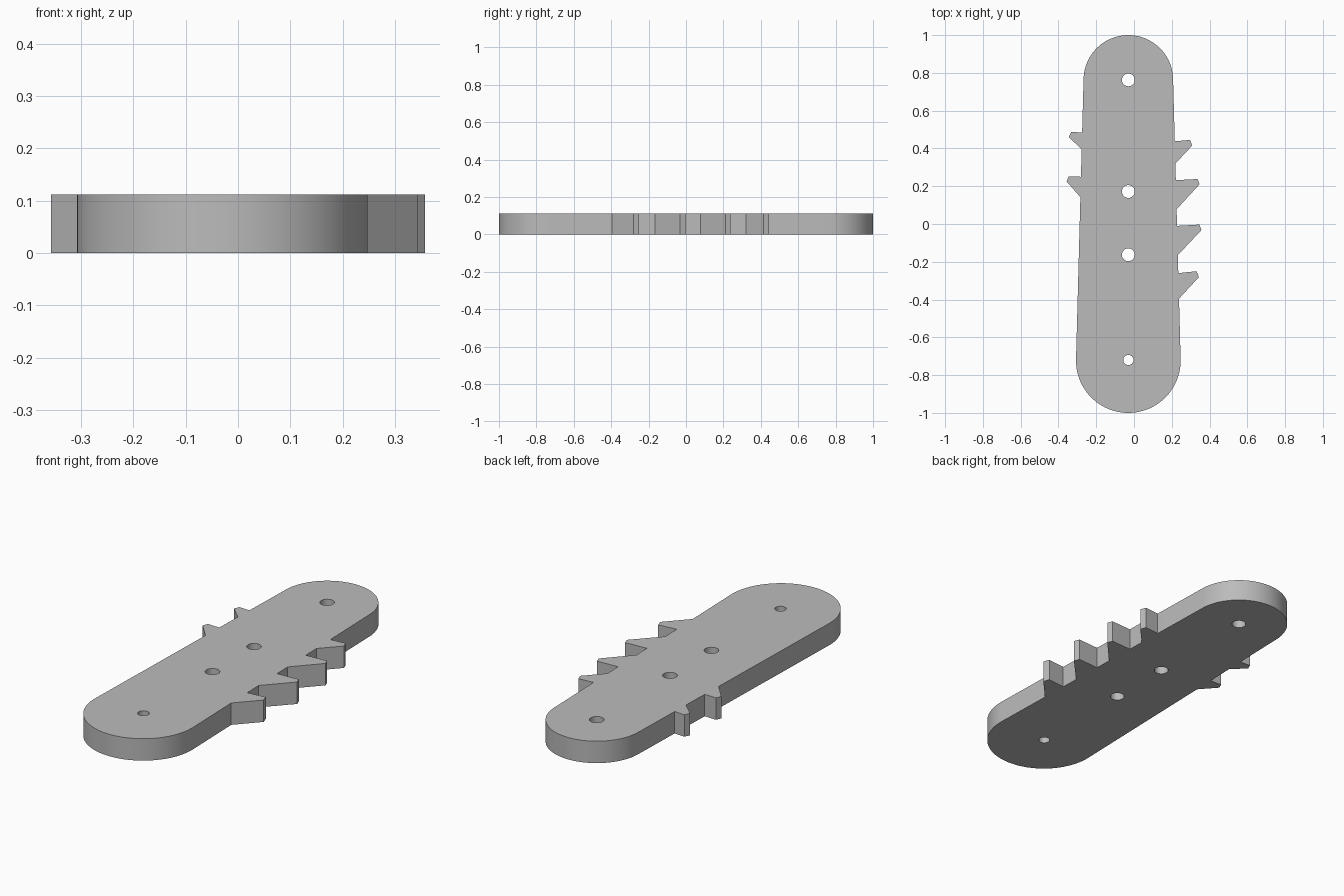
import bpy
import bmesh
from math import sin, cos, pi, asin

cube = bpy.data.objects.get("Cube")
if cube:
    bpy.data.objects.remove(cube, do_unlink=True)

AXIS_X = -0.03
THICKNESS = 0.112
TOP_Y, TOP_R = 0.763, 0.237
BOTTOM_Y, BOTTOM_R = -0.723, 0.277
# Lean of the straight sides, tangent to both round ends
LEAN = asin((BOTTOM_R - TOP_R) / (TOP_Y - BOTTOM_Y))


def arc(cy, r, start, end, steps):
    return [(AXIS_X + r * cos(start + (end - start) * i / steps),
             cy + r * sin(start + (end - start) * i / steps))
            for i in range(steps + 1)]


def edge_x(y, side):
    """x of the tapered plate edge at height y along the plate"""
    half = (TOP_R + (TOP_Y - y) * sin(LEAN)) / cos(LEAN)
    return AXIS_X + side * half


def tooth(side, root_top, outer_x, outer_y, tip_x, tip_y, root_low):
    """Hooked notch tooth, listed from its upper root to its lower root"""
    return [(edge_x(root_top, side), root_top), (outer_x, outer_y),
            (tip_x, tip_y), (edge_x(root_low, side), root_low)]


right_edge = (tooth(1, 0.438, 0.297, 0.445, 0.308, 0.415, 0.32)
              + tooth(1, 0.232, 0.337, 0.238, 0.347, 0.21, 0.078)
              + tooth(1, -0.01, 0.346, -0.003, 0.357, -0.032, -0.165)
              + tooth(1, -0.26, 0.332, -0.25, 0.343, -0.282, -0.395))
left_edge = (tooth(-1, 0.484, -0.332, 0.488, -0.345, 0.46, 0.395)
             + tooth(-1, 0.25, -0.346, 0.252, -0.357, 0.225, 0.142))

# Outline: top end, left teeth, bottom end, right teeth
outline = (arc(TOP_Y, TOP_R, LEAN, pi - LEAN, 48) + left_edge
           + arc(BOTTOM_Y, BOTTOM_R, pi - LEAN, 2 * pi + LEAN, 48)
           + right_edge[::-1])

# Screw holes along the centre line
holes = [arc(y, r, 0, 2 * pi, 32)[:-1]
         for y, r in ((0.763, 0.034), (0.172, 0.034),
                      (-0.163, 0.034), (-0.72, 0.027))]

# Fill the outline around the holes, then extrude it
bm = bmesh.new()
for loop in [outline] + holes:
    verts = [bm.verts.new((x, y, 0)) for x, y in loop]
    for i, v in enumerate(verts):
        bm.edges.new((verts[i - 1], v))
bmesh.ops.triangle_fill(bm, edges=bm.edges[:], use_beauty=True,
                        normal=(0, 0, 1))
raised = bmesh.ops.extrude_face_region(bm, geom=bm.faces[:],
                                       use_keep_orig=True)
bmesh.ops.translate(bm, vec=(0, 0, THICKNESS),
                    verts=[g for g in raised["geom"]
                           if isinstance(g, bmesh.types.BMVert)])
bmesh.ops.recalc_face_normals(bm, faces=bm.faces[:])
mesh = bpy.data.meshes.new("notched_plate")
bm.to_mesh(mesh)
bm.free()

plate = bpy.data.objects.new("notched_plate", mesh)
bpy.context.collection.objects.link(plate)

grey = bpy.data.materials.new("plain_grey")
grey.use_nodes = True
colour = (0.5, 0.5, 0.5, 1)
grey.diffuse_color = colour
grey.node_tree.nodes["Principled BSDF"].inputs["Base Color"].default_value = colour
mesh.materials.append(grey)

# Smooth round ends and holes, sharp rims and teeth
bpy.ops.object.select_all(action="DESELECT")
plate.select_set(True)
bpy.context.view_layer.objects.active = plate
bpy.ops.object.shade_smooth_by_angle(angle=pi / 6)
